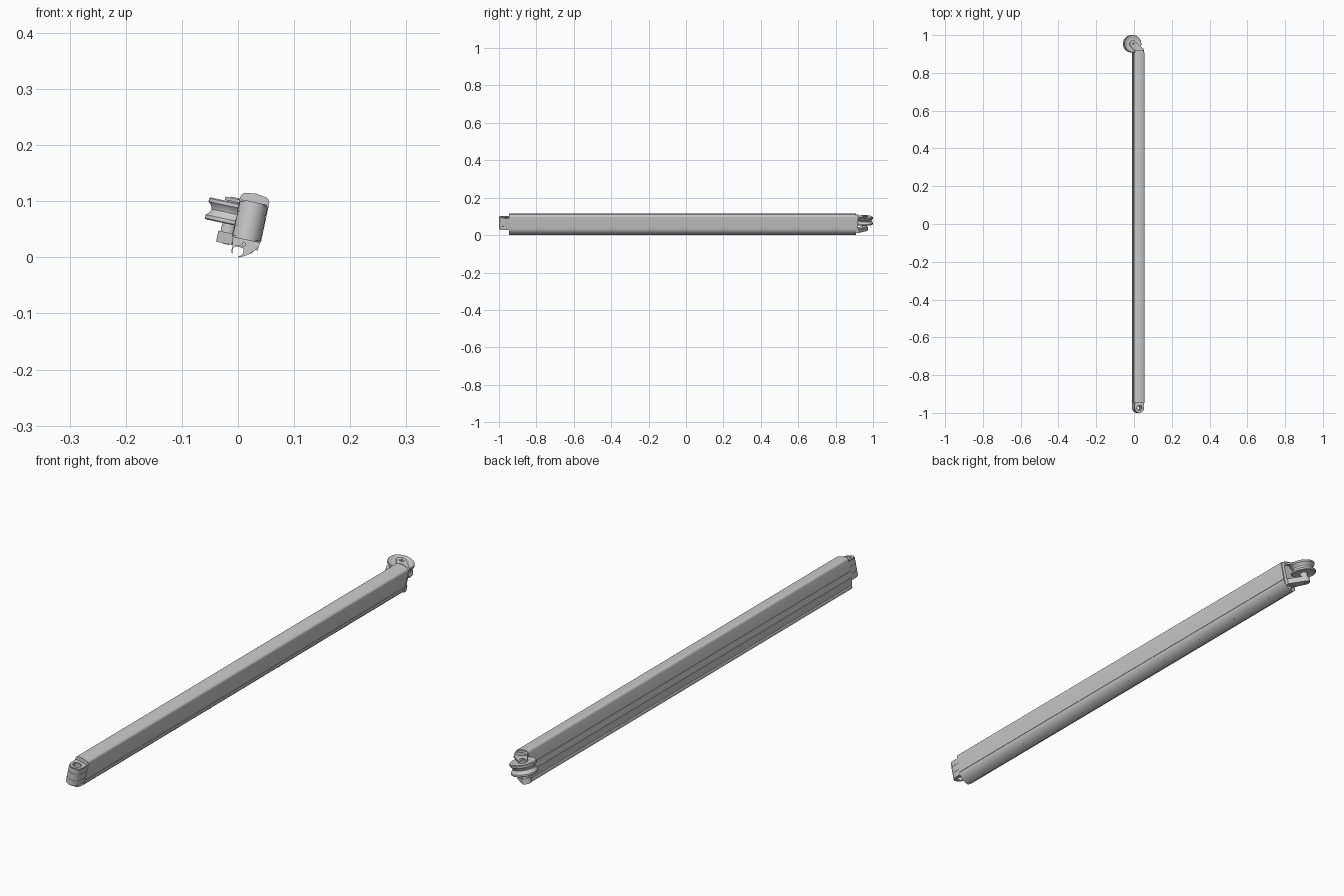
import bpy, bmesh, math
from mathutils import Matrix, Vector

if "Cube" in bpy.data.objects:
    bpy.data.objects.remove(bpy.data.objects["Cube"])

# tilted frame of the cross-section: U across, V up the section, Y along the length
T = math.radians(12)
U = Vector((math.cos(T), 0, -math.sin(T)))
V = Vector((math.sin(T), 0, math.cos(T)))
Y = Vector((0, 1, 0))
O = Vector((0.0145, 0, 0.03))


def frame(a, b, c, o):
    m = Matrix((a, b, c)).transposed().to_4x4()
    m.translation = o
    return m


def arc(cx, cy, r, a0, a1, n=12):
    return [(cx + r * math.cos(math.radians(a0 + (a1 - a0) * i / n)),
             cy + r * math.sin(math.radians(a0 + (a1 - a0) * i / n))) for i in range(n + 1)]


def circle(cx, cy, r, n=32):
    return arc(cx, cy, r, 0, 360, n)[:-1]


def finish(o, name):
    o.name = name
    bpy.ops.object.select_all(action='DESELECT')
    o.select_set(True)
    bpy.context.view_layer.objects.active = o
    if o.type == 'CURVE':
        bpy.ops.object.convert(target='MESH')
        o = bpy.context.object
        bm = bmesh.new()
        bm.from_mesh(o.data)
        bmesh.ops.remove_doubles(bm, verts=bm.verts, dist=1e-6)
        bmesh.ops.recalc_face_normals(bm, faces=bm.faces)
        bm.to_mesh(o.data)
        bm.free()
    bpy.ops.object.shade_smooth_by_angle(angle=math.radians(30))
    return o


def extrude(name, loops, half, m):
    """Filled outline with holes, extruded half to each side."""
    cu = bpy.data.curves.new(name, 'CURVE')
    cu.dimensions, cu.fill_mode, cu.extrude = '2D', 'BOTH', half
    for pts in loops:
        s = cu.splines.new('POLY')
        s.points.add(len(pts) - 1)
        for p, q in zip(s.points, pts):
            p.co = (*q, 0, 1)
        s.use_cyclic_u = True
    o = bpy.data.objects.new(name, cu)
    bpy.context.collection.objects.link(o)
    o.matrix_world = m
    return finish(o, name)


def plate(name, loops, v0, v1):
    return extrude(name, loops, (v1 - v0) / 2, frame(U, Y, V, O + V * (v0 + v1) / 2))


def bar(name, loops, y0, y1):
    return extrude(name, loops, (y1 - y0) / 2, frame(U, V, -Y, O + Y * (y0 + y1) / 2))


def lathe(name, prof, u, y, n=48):
    """Closed (radius, v) ring profile spun about the V axis."""
    bm = bmesh.new()
    rings = [[bm.verts.new((r * math.cos(2 * math.pi * i / n), r * math.sin(2 * math.pi * i / n), h))
              for i in range(n)] for r, h in prof]
    for k, a in enumerate(rings):
        b = rings[(k + 1) % len(rings)]
        for i in range(n):
            j = (i + 1) % n
            bm.faces.new((a[i], a[j], b[j], b[i]))
    bmesh.ops.recalc_face_normals(bm, faces=bm.faces)
    me = bpy.data.meshes.new(name)
    bm.to_mesh(me)
    bm.free()
    o = bpy.data.objects.new(name, me)
    bpy.context.collection.objects.link(o)
    o.matrix_world = frame(U, Y, V, O + U * u + Y * y)
    return finish(o, name)


# long extruded beam with round top corners, side seams and an open rope groove below
W, cu_, cv_ = 0.0265, -0.0104, -0.021
profile = ([(W, 0.004), (W, 0.011), (W - 0.001, 0.0115), (W - 0.001, 0.0125), (W, 0.013)]
           + arc(W - 0.01, 0.073, 0.01, 0, 80, 6) + [(0, 0.0855)]
           + arc(-W + 0.01, 0.073, 0.01, 100, 180, 6)
           + [(-W, 0.046), (-W + 0.0012, 0.0455), (-W + 0.0012, 0.0345), (-W, 0.034),
              (-W, 0.013), (-W + 0.001, 0.0125), (-W + 0.001, 0.0115), (-W, 0.011), (-W, 0.002)]
           + [(-0.0235, -0.008)]
           + arc(cu_, cv_, 0.0117, 155, 215, 6)
           + arc(cu_, cv_, 0.0097, 215, -75, 28)
           + arc(cu_, cv_, 0.0117, -75, -65, 2)
           + [(0.003, -0.0275), (0.011, -0.022), (0.018, -0.015), (0.0235, -0.006)])
bar("beam", [profile, circle(-0.0025, -0.0075, 0.003, 16)], -0.947, 0.908)

# rivets along the lower right edge of the beam
d = Vector((0.79, 0, -0.61))
n = (U * 0.707 - V * 0.707).normalized()
for i in range(9):
    extrude(f"rivet_{i + 1}", [circle(0, 0, 0.003, 12)], 0.001,
            frame(Y, n.cross(Y), n, O + U * 0.0145 - V * 0.0185 + Y * (-0.8 + 0.2 * i)))


# front end cap: round-nosed block with a vertical eye, stacked around two seams
def nose(r, hole):
    return [arc(0, -1 + 0.0255, r, 180, 360, 24) + [(r, -0.94), (-r, -0.94)],
            circle(0, -0.9735, hole)]


for i, (a, b, r, h) in enumerate([(0.001, 0.004, 0.0235, 0.015), (0.004, 0.023, 0.0255, 0.014),
                                  (0.023, 0.025, 0.0243, 0.008), (0.025, 0.048, 0.0255, 0.008),
                                  (0.048, 0.050, 0.0243, 0.008), (0.050, 0.067, 0.0255, 0.014),
                                  (0.067, 0.070, 0.0235, 0.015)]):
    plate(f"front_cap_layer_{i + 1}", nose(r, h), a, b)

# rear plug closing the beam
plug = (arc(0.015, 0.071, 0.009, 0, 90, 6) + arc(-0.015, 0.071, 0.009, 90, 180, 6)
        + arc(-0.018, -0.008, 0.006, 180, 270, 4) + arc(0.012, -0.004, 0.010, 270, 360, 6))
bar("rear_plug", [plug], 0.90, 0.920)

# lugs reaching from the plug to the wheel axle
AX, AY = -0.034, 0.954
lug = [(0.024, 0.91), (0.024, 0.925)] + arc(AX, AY, 0.018, 68, 215, 20) + [(-0.024, 0.91)]
plate("lower_lug", [lug, circle(AX, AY, 0.006)], -0.013, 0.007)
plate("upper_lug", [lug, circle(AX, AY, 0.006)], 0.063, 0.069)

# grooved wheel with hub
R = 0.046
lathe("wheel", [(0.006, 0.007), (0.014, 0.007), (0.014, 0.024), (0.034, 0.024), (0.037, 0.022),
                (R - 0.002, 0.022), (R, 0.024), (R, 0.030), (R - 0.006, 0.036), (R - 0.008, 0.042),
                (R - 0.006, 0.048), (R, 0.054), (R, 0.060), (R - 0.002, 0.062), (0.037, 0.062),
                (0.034, 0.060), (0.014, 0.060), (0.014, 0.064), (0.006, 0.064)], AX, AY)
lathe("axle", [(0.003, -0.014), (0.006, -0.014), (0.006, 0.069), (0.009, 0.069),
               (0.009, 0.071), (0.003, 0.071)], AX, AY, 24)
